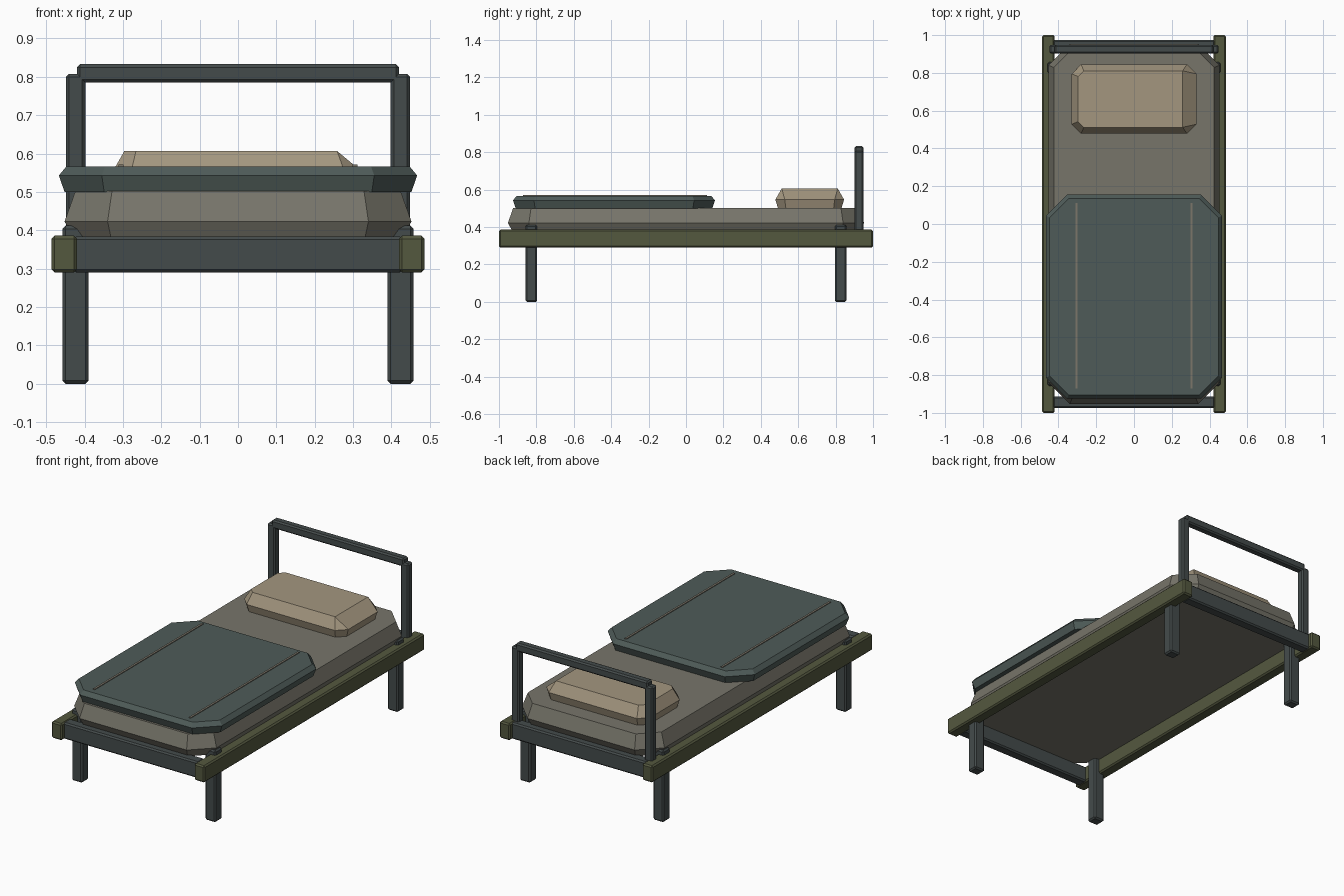
import bpy, bmesh

if "Cube" in bpy.data.objects:
    bpy.data.objects.remove(bpy.data.objects["Cube"])


def material(name, hexcode):
    m = bpy.data.materials.new(name)
    rgb = [int(hexcode[i:i + 2], 16) / 255 for i in (0, 2, 4)]
    m.diffuse_color = [((c + 0.055) / 1.055) ** 2.4 for c in rgb] + [1]
    m.use_nodes = True
    m.node_tree.nodes["Principled BSDF"].inputs["Base Color"].default_value = m.diffuse_color
    return m


METAL = material("dark_metal", "444B4B")
OLIVE = material("olive_rail", "54583F")
CANVAS = material("mattress_canvas", "77756A")
CLOTH = material("blanket_cloth", "4E5B58")
LINEN = material("pillow_linen", "A3967F")
TRIM = material("stripe_trim", "7C766A")


def finish(name, bm, mat):
    bmesh.ops.recalc_face_normals(bm, faces=bm.faces)
    me = bpy.data.meshes.new(name)
    bm.to_mesh(me)
    bm.free()
    me.materials.append(mat)
    ob = bpy.data.objects.new(name, me)
    bpy.context.collection.objects.link(ob)
    return ob


def box(name, x, y, z, mat, bevel=0.008):
    """Chamfered box from (min, max) ranges."""
    bm = bmesh.new()
    bmesh.ops.create_cube(bm, size=1)
    for v in bm.verts:
        v.co = [(r[0] + r[1]) / 2 + c * (r[1] - r[0]) for r, c in zip((x, y, z), v.co)]
    ob = finish(name, bm, mat)
    if bevel:
        mod = ob.modifiers.new("edge_chamfer", 'BEVEL')
        mod.width, mod.segments = bevel, 1
    return ob


def cushion(name, hx, y, chamfer, rings, mat, square_top_x=None):
    """Eight-sided pad: each ring is (height, inset from widest outline)."""
    bm = bmesh.new()
    cy, hy = (y[0] + y[1]) / 2, (y[1] - y[0]) / 2
    loops = []
    for z, d in rings:
        a, b, c = hx - d, hy - d, chamfer - 0.586 * d
        pts = [(a, c - b), (a, b - c), (a - c, b), (c - a, b),
               (-a, b - c), (-a, c - b), (c - a, -b), (a - c, -b)]
        loops.append([bm.verts.new((px, cy + py, z)) for px, py in pts])
    for lo, hi in zip(loops, loops[1:]):
        for i in range(8):
            j = (i + 1) % 8
            bm.faces.new((lo[i], lo[j], hi[j], hi[i]))
    bm.faces.new(loops[0])
    bm.faces.new(loops[-1])
    if square_top_x is not None:  # collapse the right-hand top chamfers
        for v in loops[-1]:
            if v.co.x > 0:
                v.co.x = square_top_x
                v.co.y = cy + (b if v.co.y > cy else -b)
        bmesh.ops.remove_doubles(bm, verts=bm.verts, dist=1e-4)
    return finish(name, bm, mat)


def span(s, lo, hi):
    return (lo, hi) if s > 0 else (-hi, -lo)


# Frame, legs and headboard posts
for s, side in ((-1, "left"), (1, "right")):
    box(side + "_side_rail", span(s, 0.42, 0.486), (-1, 1), (0.29, 0.386), OLIVE)
    box(side + "_headboard_post", span(s, 0.398, 0.448), (0.902, 0.948), (0.33, 0.808), METAL)
    box(side + "_blanket_stripe", span(s, 0.299, 0.311), (-0.872, 0.112),
        (0.56, 0.571), TRIM, 0)
    for t, end in ((-1, "front"), (1, "back")):
        box(f"{end}_{side}_leg", span(s, 0.39, 0.457), span(t, 0.796, 0.858),
            (0, 0.412), METAL)
for t, end in ((-1, "front"), (1, "back")):
    box(end + "_end_rail", (-0.43, 0.43), span(t, 0.912, 0.974), (0.29, 0.384), METAL)
box("headboard_top_rail", (-0.42, 0.42), (0.902, 0.948), (0.785, 0.833), METAL)

# Bedding
cushion("mattress", 0.452, (-0.952, 0.952), 0.112,
        [(0.375, 0.025), (0.423, 0), (0.502, 0.028)], CANVAS)
cushion("blanket", 0.467, (-0.925, 0.155), 0.112,
        [(0.50, 0.015), (0.543, 0), (0.567, 0.02)], CLOTH)
cushion("pillow", 0.33, (0.478, 0.845), 0.05,
        [(0.50, 0.014), (0.547, 0), (0.607, 0.034)], LINEN, square_top_x=0.258)
